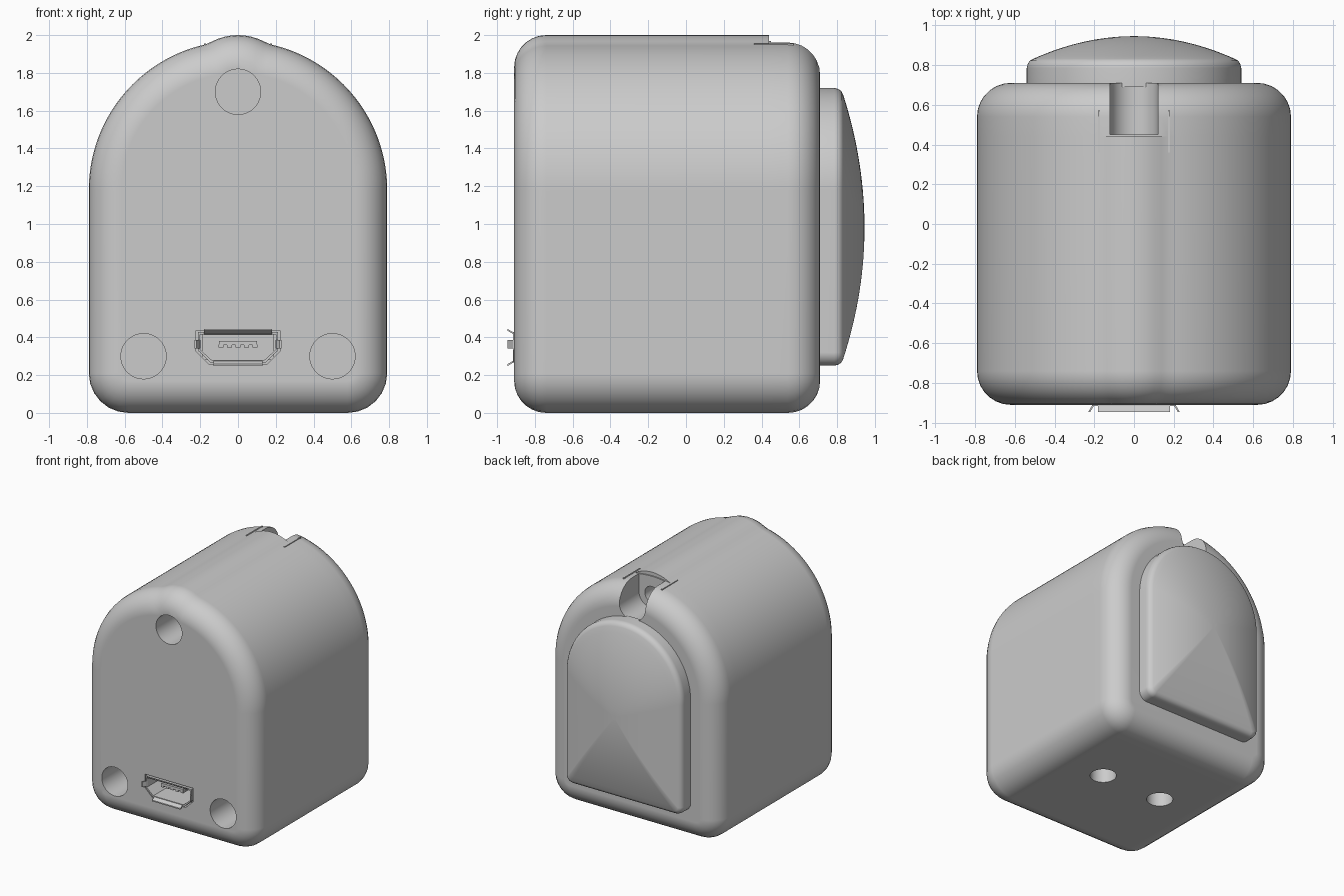
import bpy, bmesh, math
from math import sin, cos, pi, sqrt
from mathutils import Matrix

if "Cube" in bpy.data.objects:
    bpy.data.objects.remove(bpy.data.objects["Cube"])

ARCH_Z = 1.18      # centre height shared by the body arch and the lens arch


def make_object(name, bm):
    bmesh.ops.remove_doubles(bm, verts=bm.verts, dist=1e-5)
    bmesh.ops.recalc_face_normals(bm, faces=bm.faces)
    mesh = bpy.data.meshes.new(name)
    bm.to_mesh(mesh)
    bm.free()
    ob = bpy.data.objects.new(name, mesh)
    bpy.context.collection.objects.link(ob)
    return ob


def loft(name, rings, caps=True):
    """rings: list of (y, [(x, z), ...]) joined into a skin along y."""
    bm = bmesh.new()
    vs = [[bm.verts.new((x, y, z)) for x, z in pts] for y, pts in rings]
    n = len(vs[0])
    for a, b in zip(vs, vs[1:]):
        for i in range(n):
            j = (i + 1) % n
            bm.faces.new((a[i], a[j], b[j], b[i]))
    if caps:
        bm.faces.new(vs[0])
        bm.faces.new(vs[-1])
    return make_object(name, bm)


def box(name, x0, x1, y0, y1, z0, z1):
    return loft(name, [(y, [(x0, z0), (x1, z0), (x1, z1), (x0, z1)]) for y in (y0, y1)])


def cylinder(name, loc, r, depth, axis):
    bm = bmesh.new()
    rot = Matrix.Rotation(pi / 2, 4, 'X') if axis == 'Y' else Matrix()
    bmesh.ops.create_cone(bm, cap_ends=True, segments=40, radius1=r, radius2=r,
                          depth=depth, matrix=Matrix.Translation(loc) @ rot)
    return make_object(name, bm)


def arch(half_w, z0, corner, d=0.0, bump=False, steps=72):
    """Arched outline moved inwards by d, optionally with the top ridge."""
    w, r, R = half_w - d, corner - d, half_w - d
    pts = []
    for sx in (-1, 1):
        for k in range(7):
            a = pi / 2 * (k if sx < 0 else 6 - k) / 6
            pts.append((sx * (w - r + r * cos(a)), z0 + corner - r * sin(a)))
    for k in range(steps + 1):
        t = pi * k / steps
        rho = R
        if bump:
            c, b = 0.52, 0.30 - d
            q = b * b - (c * cos(t)) ** 2
            if q > 0:
                rho = max(R, c * sin(t) + sqrt(q))
        pts.append((rho * cos(t), ARCH_Z + rho * sin(t)))
    return pts


def cut(ob, cutter):
    m = ob.modifiers.new("cut", 'BOOLEAN')
    m.operation, m.solver, m.object = 'DIFFERENCE', 'EXACT', cutter
    bpy.context.view_layer.objects.active = ob
    bpy.ops.object.modifier_apply(modifier=m.name)
    bpy.data.objects.remove(cutter)


def smooth(ob):
    bpy.ops.object.select_all(action='DESELECT')
    ob.select_set(True)
    bpy.context.view_layer.objects.active = ob
    bpy.ops.object.shade_smooth_by_angle(angle=math.radians(30))
    m = ob.modifiers.new("normals", 'WEIGHTED_NORMAL')
    m.keep_sharp = True


# Housing: arched block, rounded at both ends, with a ridge stopping near the back
F, Y0, Y1 = 0.17, -0.91, 0.71
quarter = [pi / 2 * k / 7 for k in range(8)]


def body_ring(d, bump):
    return arch(0.79, 0, 0.21, d, bump)


rings = [(Y0 + F * (1 - cos(a)), body_ring(F * (1 - sin(a)), True)) for a in quarter]
rings += [(0.44, body_ring(0, True)), (0.44, body_ring(0, False))]
rings += [(Y1 - F * (1 - cos(a)), body_ring(F * (1 - sin(a)), False)) for a in reversed(quarter)]
body = loft("housing", rings)

# Screw holes in the front, and two holes underneath
for x, z in ((0, 1.70), (-0.5, 0.30), (0.5, 0.30)):
    cut(body, cylinder("cutter", (x, -0.91, z), 0.12, 0.7, 'Y'))
for x in (-0.28, 0.28):
    cut(body, cylinder("cutter", (x, -0.03, 0), 0.10, 0.4, 'Z'))

# Open channel at the top of the back, with a narrow bore behind it
half = [(0.12 * cos(pi + pi * k / 20), 1.82 + 0.12 * sin(pi + pi * k / 20)) for k in range(21)]
slot = half + [(0.12, 2.2), (-0.12, 2.2)]
cut(body, loft("cutter", [(0.45, slot), (0.9, slot)]))
cut(body, cylinder("cutter", (0, 0.35, 1.82), 0.065, 0.5, 'Y'))


# Charging port: tapered opening, thin metal shell, lips and tongue
def port(g):
    right = [(0.14 + g * 0.6, 0.28 - g), (0.20 + g, 0.335 - g * 0.4), (0.20 + g, 0.415 + g)]
    return right + [(-x, z) for x, z in reversed(right)]


cut(body, loft("cutter", [(-1.0, port(0.022)), (-0.60, port(0.022))]))
smooth(body)
loft("port_shell", [(-0.60, port(0.012)), (-0.917, port(0.012)), (-0.917, port(0)),
                    (-0.64, port(0))], caps=False)
box("port_back", -0.19, 0.19, -0.66, -0.64, 0.28, 0.42)


def lip(name, a, b, direction):
    """Thin flared strip from a to b (x, z) leaning outwards along direction."""
    dx, dz = direction
    t = 0.01
    rings = []
    for y, o in ((-0.908, 0.0), (-0.945, 0.022)):
        p = [(x + dx * o, z + dz * o) for x, z in (a, b)]
        q = [(x + dx * t, z + dz * t) for x, z in p]
        rings.append((y, [p[0], p[1], q[1], q[0]]))
    loft(name, rings)


lip("port_lip_top", (-0.18, 0.413), (0.18, 0.413), (0, 1))
lip("port_lip_bottom", (-0.13, 0.28), (0.13, 0.28), (0, -1))
for side, s in (("left", -1), ("right", 1)):
    lip("port_lip_" + side, (s * 0.198, 0.342), (s * 0.198, 0.385), (s, 0))
box("port_tongue", -0.10, 0.10, -0.87, -0.65, 0.36, 0.38)
for i in range(5):
    x = -0.09 + 0.045 * i
    box("port_contact", x - 0.012, x + 0.012, -0.87, -0.65, 0.347, 0.361)

# Thin clip strips flanking the channel
for side, s in (("left", -1), ("right", 1)):
    box("clip_strip_" + side, s * 0.17, s * 0.18, 0.36, 0.57, 1.90, 1.956)

# Domed lens on the back
lens_rings = [(y, arch(0.54, 0.25, 0.07, d)) for y, d in
              ((0.69, 0), (0.785, 0), (0.805, 0.005), (0.822, 0.016), (0.832, 0.035))]
rim = arch(0.54, 0.25, 0.07, 0.035)
for k in range(1, 16):
    t = 1 - k / 15 * 0.97
    lens_rings.append((0.832 + 0.113 * (1 - t * t), [(x * t, 0.98 + (z - 0.98) * t) for x, z in rim]))
smooth(loft("lens", lens_rings))
